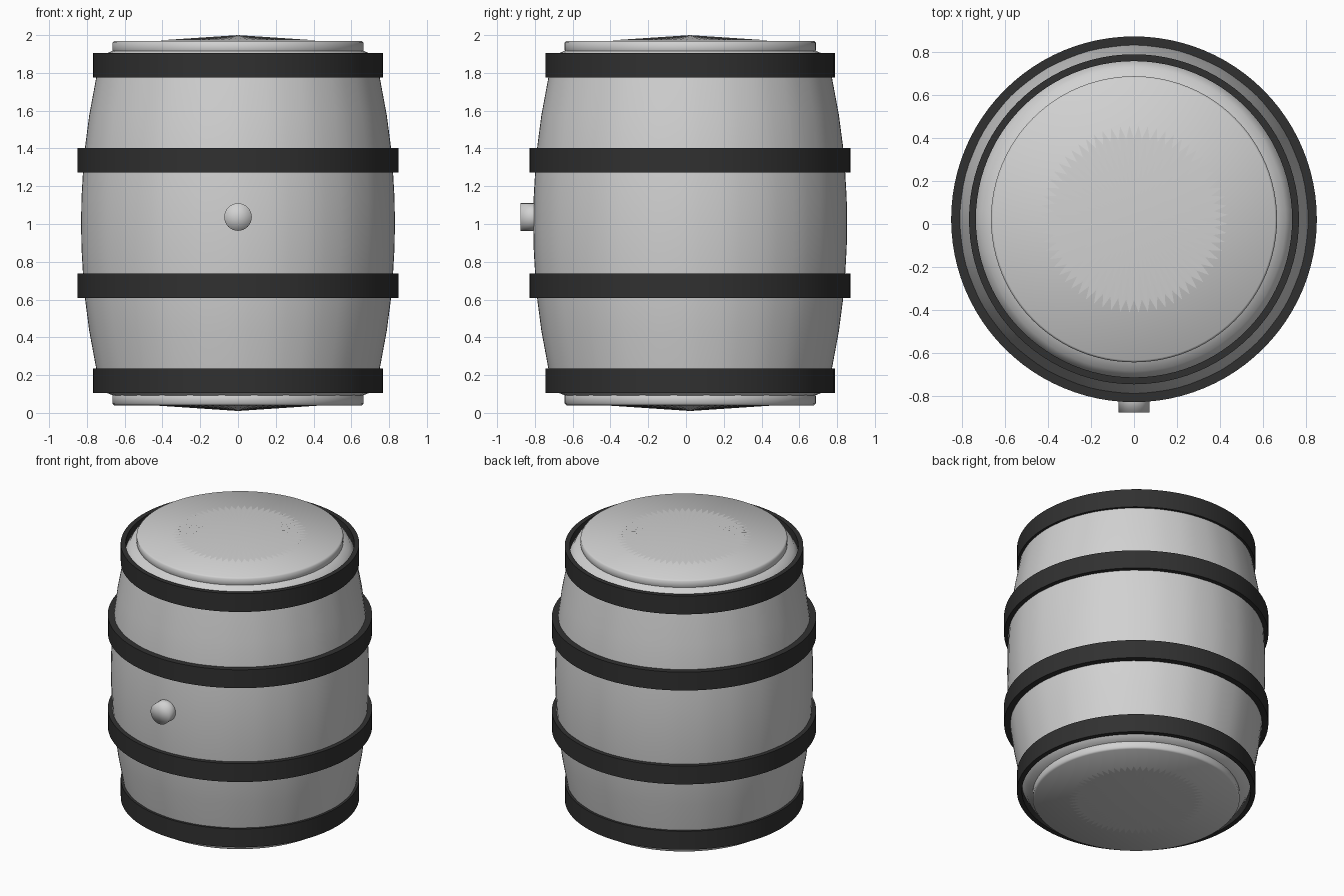
import bpy, bmesh, math

if "Cube" in bpy.data.objects:
    bpy.data.objects.remove(bpy.data.objects["Cube"])

CY = 0.022          # barrel axis, set back so the bung fits the bounds
MID = 1.005         # mirror height of the barrel
SEG = 96


def material(name, value):
    m = bpy.data.materials.new(name)
    m.diffuse_color = (value, value, value, 1)
    m.use_nodes = True
    m.node_tree.nodes["Principled BSDF"].inputs["Base Color"].default_value = m.diffuse_color
    return m


WOOD = material("pale_grey", 0.64)
IRON = material("dark_iron", 0.03)


def finish(bm, name, mat, angle=None):
    bmesh.ops.recalc_face_normals(bm, faces=bm.faces)
    for f in bm.faces:
        f.smooth = True
    me = bpy.data.meshes.new(name)
    bm.to_mesh(me)
    bm.free()
    ob = bpy.data.objects.new(name, me)
    me.materials.append(mat)
    bpy.context.collection.objects.link(ob)
    if angle is not None:
        bpy.ops.object.select_all(action='DESELECT')
        ob.select_set(True)
        bpy.context.view_layer.objects.active = ob
        bpy.ops.object.shade_smooth_by_angle(angle=math.radians(angle))
    return ob


def lathe(name, profile, mat, closed=False, cap=False, ripple=0, angle=None):
    """Spin (radius, height) points round the barrel axis."""
    bm = bmesh.new()
    rings = []
    for r, z in profile:
        ring = []
        for i in range(SEG):
            a = math.tau * i / SEG
            rr = r + ripple * math.cos(24 * a)
            ring.append(bm.verts.new((rr * math.cos(a), CY + rr * math.sin(a), z)))
        rings.append(ring)
    pairs = list(zip(rings, rings[1:]))
    if closed:
        pairs.append((rings[-1], rings[0]))
    for lo, hi in pairs:
        for i in range(SEG):
            j = (i + 1) % SEG
            bm.faces.new((lo[i], lo[j], hi[j], hi[i]))
    if cap:
        for ring, z in ((rings[0], profile[0][1]), (rings[-1], profile[-1][1])):
            c = bm.verts.new((0, CY, z))
            for i in range(SEG):
                bm.faces.new((ring[i], ring[(i + 1) % SEG], c))
    return finish(bm, name, mat, angle)


# Bulging staves with rounded shoulders
upper = [(0.83, 0.0), (0.828, 0.13), (0.82, 0.27), (0.808, 0.41), (0.787, 0.57),
         (0.75, 0.77), (0.737, 0.84), (0.705, 0.895), (0.655, 0.915)]
body = [(r, MID - z) for r, z in reversed(upper[1:])] + [(r, MID + z) for r, z in upper]
lathe("staves", body, WOOD, ripple=0.0008)

# Iron hoops
for label, r, inner, dz in (("middle", 0.85, 0.795, 0.333), ("end", 0.767, 0.735, 0.835)):
    for side, s in (("lower", -1), ("upper", 1)):
        z, h = MID + s * dz, 0.065
        lathe(f"{side}_{label}_hoop",
              [(inner, z - h), (r, z - h), (r, z + h), (inner, z + h)],
              IRON, closed=True, angle=40)

# Round heads, each with a shallow spiked cone in the centre
for side, s in (("bottom", -1), ("top", 1)):
    zs = [MID + s * d for d in (0.89, 0.915, 0.955, 0.965)]
    lathe(f"{side}_head", list(zip((0.65, 0.665, 0.665, 0.655), zs)), WOOD, cap=True)
    bm = bmesh.new()
    tip = bm.verts.new((0, CY, MID + s * 0.995))
    n = 128
    rim = []
    for i in range(n):
        a, r = math.tau * i / n, 0.435 if i % 2 else 0.375
        rim.append(bm.verts.new((r * math.cos(a), CY + r * math.sin(a), MID + s * 0.966)))
    for i in range(n):
        p, q = rim[i], rim[(i + 1) % n]
        bm.faces.new((tip, p, q) if s > 0 else (tip, q, p))
    finish(bm, f"{side}_centre_cone", WOOD)

# Bung on the front
bm = bmesh.new()
bmesh.ops.create_cone(bm, cap_ends=True, cap_tris=True, segments=32,
                      radius1=0.073, radius2=0.073, depth=0.12)
bung = finish(bm, "bung", WOOD)
bung.rotation_euler = (math.pi / 2, 0, 0)
bung.location = (0, -0.816, 1.037)
